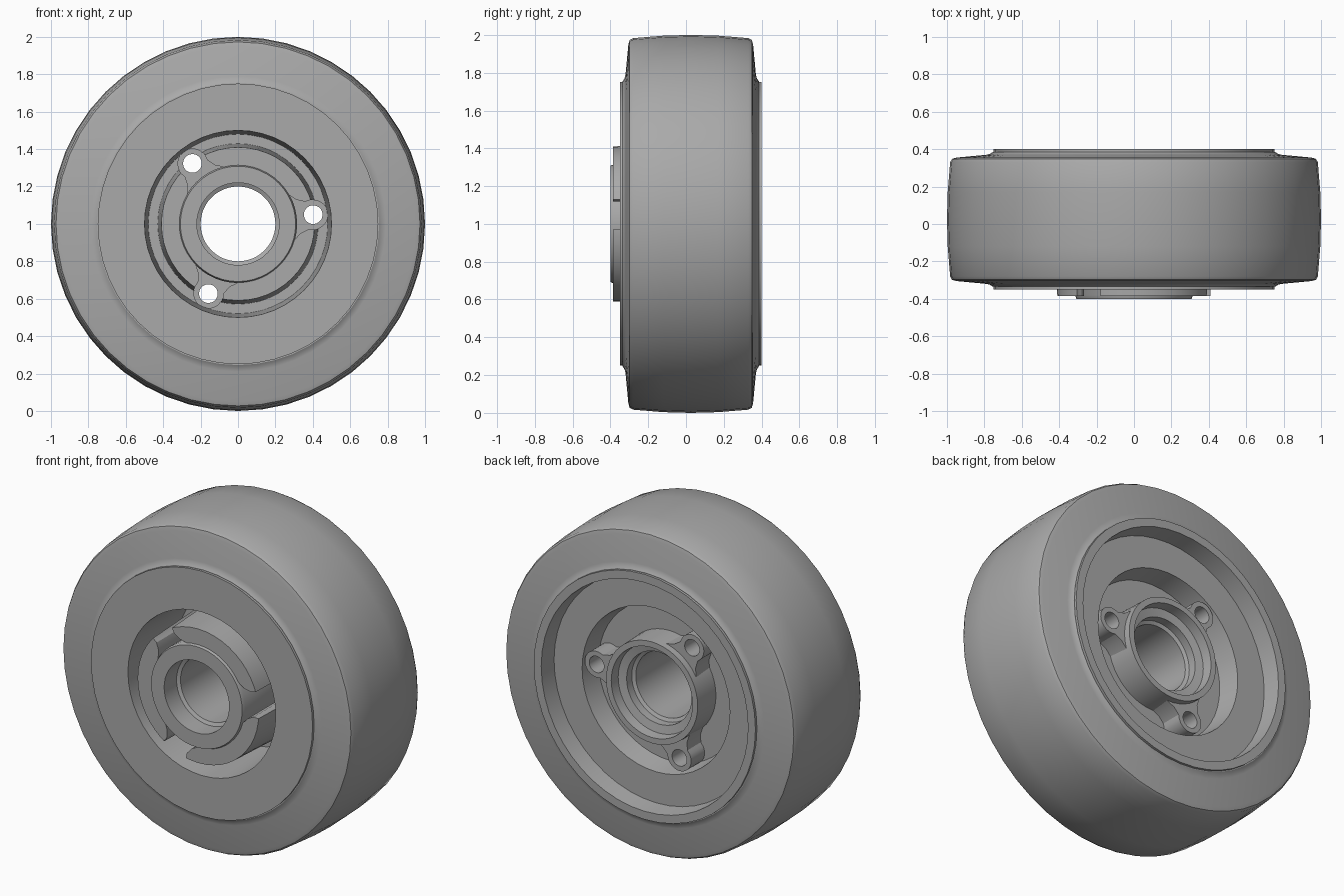
import bpy
import bmesh
import math
from mathutils import Matrix, Vector

cube = bpy.data.objects.get("Cube")
if cube:
    bpy.data.objects.remove(cube, do_unlink=True)

AXLE = Matrix.Translation((0, 0, 1))
LUG_ANGLES = [math.radians(7 + 120 * i) for i in range(3)]
LUG_R = 0.405

grey = bpy.data.materials.new("plain grey")
grey.use_nodes = True
colour = (0.4, 0.4, 0.4, 1)
grey.diffuse_color = colour
grey.node_tree.nodes["Principled BSDF"].inputs["Base Color"].default_value = colour


def make_object(name, bm):
    bmesh.ops.recalc_face_normals(bm, faces=bm.faces)
    bm.transform(AXLE)
    mesh = bpy.data.meshes.new(name)
    bm.to_mesh(mesh)
    bm.free()
    mesh.materials.append(grey)
    obj = bpy.data.objects.new(name, mesh)
    bpy.context.collection.objects.link(obj)
    return obj


def lathe(name, profile, sides=48):
    """Turn a closed (radius, y) outline around the axle."""
    bm = bmesh.new()
    rings = []
    for i in range(sides):
        a = 2 * math.pi * i / sides
        rings.append([bm.verts.new((r * math.cos(a), y, r * math.sin(a)))
                      for r, y in profile])
    n = len(profile)
    for i in range(sides):
        a, b = rings[i], rings[(i + 1) % sides]
        for j in range(n):
            k = (j + 1) % n
            bm.faces.new((a[j], a[k], b[k], b[j]))
    return make_object(name, bm)


def prism(name, outline, y0, y1, angle):
    """Extrude a (radial, tangential) outline along the axle at an angle."""
    bm = bmesh.new()
    c, s = math.cos(angle), math.sin(angle)
    face = bm.faces.new([bm.verts.new((r * c - t * s, y0, r * s + t * c))
                         for r, t in outline])
    ext = bmesh.ops.extrude_face_region(bm, geom=[face])
    verts = [v for v in ext["geom"] if isinstance(v, bmesh.types.BMVert)]
    bmesh.ops.translate(bm, verts=verts, vec=Vector((0, y1 - y0, 0)))
    return make_object(name, bm)


def arc(radius, start, end, steps):
    pts = []
    for i in range(steps + 1):
        a = math.radians(start + (end - start) * i / steps)
        pts.append((LUG_R + radius * math.cos(a), radius * math.sin(a)))
    return pts


def cut(obj, cutters):
    for cutter in cutters:
        mod = obj.modifiers.new("cut", "BOOLEAN")
        mod.operation = "DIFFERENCE"
        mod.solver = "EXACT"
        mod.object = cutter
    bpy.context.view_layer.update()
    graph = bpy.context.evaluated_depsgraph_get()
    mesh = bpy.data.meshes.new_from_object(obj.evaluated_get(graph))
    obj.modifiers.clear()
    obj.data = mesh


# Tyre with crowned tread, rounded shoulders and a small fillet at the rim
tyre = lathe("tyre", [
    (0.73, -0.335), (0.755, -0.335), (0.77, -0.325), (0.79, -0.32),
    (0.95, -0.305), (0.973, -0.298), (0.983, -0.28), (0.996, -0.12),
    (1.0, 0.025), (0.996, 0.17), (0.983, 0.33), (0.973, 0.348),
    (0.95, 0.355), (0.79, 0.37), (0.77, 0.375), (0.755, 0.385), (0.73, 0.385)])

# Rim with flush front, recessed back and central web
rim = lathe("rim", [
    (0.75, -0.35), (0.75, 0.4), (0.7, 0.4), (0.69, 0.29), (0.5, 0.29),
    (0.48, 0.16), (0.29, 0.16), (0.29, 0.1), (0.48, 0.1), (0.5, -0.35)])

# Hub tube with stepped bore
hub = lathe("hub", [
    (0.316, -0.38), (0.308, -0.4), (0.22, -0.4), (0.22, -0.28),
    (0.2, -0.27), (0.2, 0.2), (0.22, 0.21), (0.22, 0.26),
    (0.27, 0.27), (0.275, 0.33), (0.31, 0.33), (0.316, 0.12)])

# Collar around the hub, split into three sectors below
collar = lathe("hub_collar", [
    (0.3, -0.385), (0.41, -0.385), (0.43, 0.12), (0.3, 0.12)])

# Lugs: flared neck and rounded end
neck = [(0.28, 0.13), (0.325, 0.09), (0.37, 0.074)]
lug_outline = neck + arc(0.08, 108, -108, 18) + [(r, -t) for r, t in reversed(neck)]
hole_outline = arc(0.05, 0, 345, 23)

notches = [prism("notch_cutter", lug_outline, -0.6, 0.3, a) for a in LUG_ANGLES]
holes = [prism("hole_cutter", hole_outline, -0.6, 0.6, a) for a in LUG_ANGLES]
lugs = [prism("lug_%d" % (i + 1), lug_outline, 0.08, 0.29, a)
        for i, a in enumerate(LUG_ANGLES)]

cut(collar, notches)
cut(rim, holes)
for lug, hole in zip(lugs, holes):
    cut(lug, [hole])
for helper in notches + holes:
    bpy.data.objects.remove(helper, do_unlink=True)

# Smooth shading with crisp edges
bpy.ops.object.select_all(action="DESELECT")
for obj in [tyre, rim, hub, collar] + lugs:
    obj.select_set(True)
bpy.context.view_layer.objects.active = tyre
bpy.ops.object.shade_smooth_by_angle(angle=math.radians(30))
